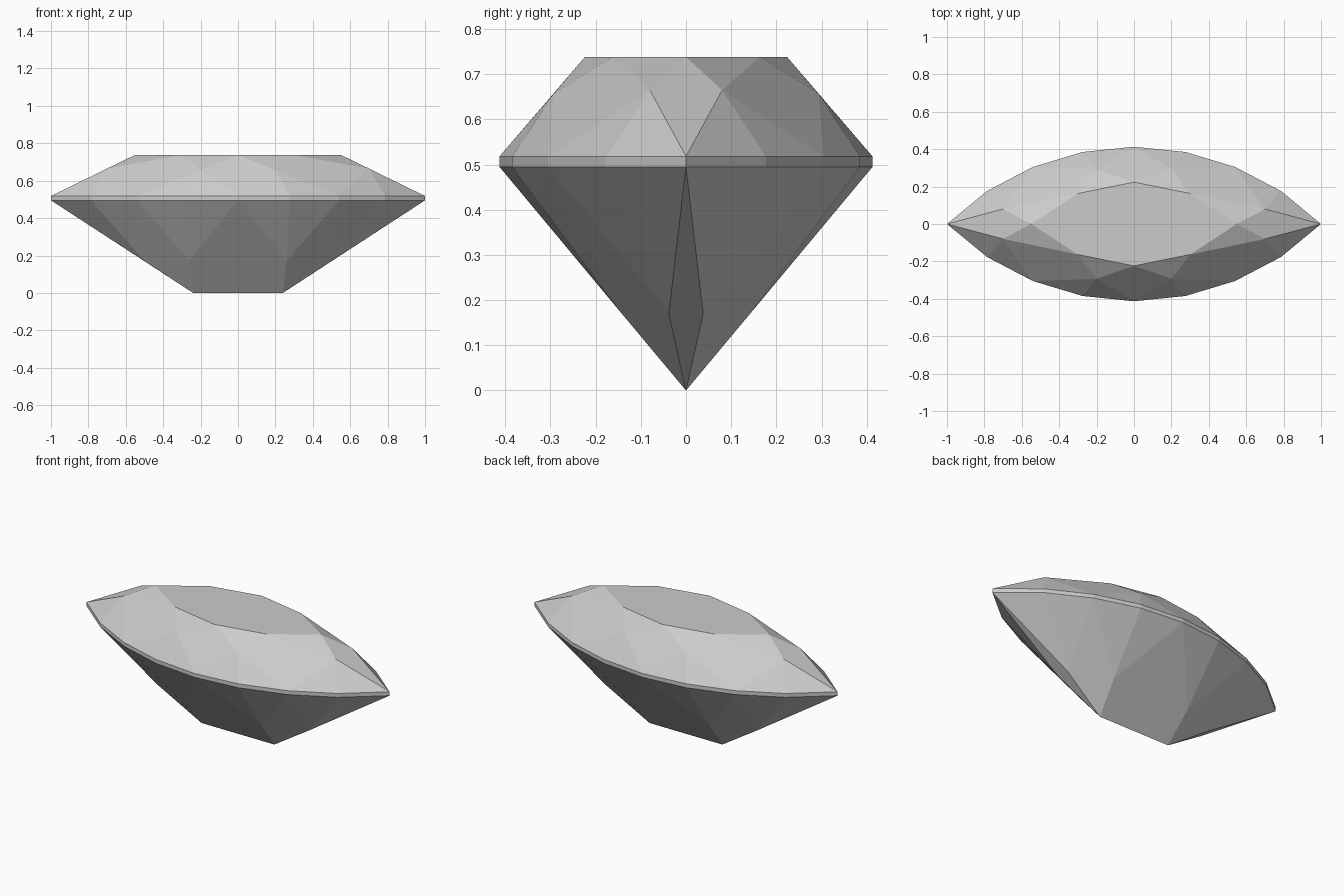
import bpy
import bmesh
from mathutils import Vector

cube = bpy.data.objects.get("Cube")
if cube:
    bpy.data.objects.remove(cube)

GIRDLE_LOW, GIRDLE_HIGH, TABLE_Z = 0.495, 0.518, 0.738
KEEL = 0.24

grey = bpy.data.materials.new("stone grey")
grey.use_nodes = True
colour = (0.6, 0.6, 0.6, 1)
grey.diffuse_color = colour
grey.node_tree.nodes["Principled BSDF"].inputs["Base Color"].default_value = colour


def ring(bm, quarter):
    """Mirror a quarter outline, from the x axis to the y axis, into a closed ring."""
    half = quarter + [(-x, y, z) for x, y, z in reversed(quarter) if x > 0]
    full = half + [(-x, -y, z) for x, y, z in half if y > 0]
    return [bm.verts.new(p) for p in full]


bm = bmesh.new()

# Rings of corners: pointed-oval girdle, table and the facet tips between them
outline = [(1, 0), (0.785, 0.177), (0.54, 0.305), (0.275, 0.385), (0, 0.413)]
upper = ring(bm, [(x, y, GIRDLE_HIGH) for x, y in outline])
lower = ring(bm, [(x, y, GIRDLE_LOW) for x, y in outline])
table = ring(bm, [(0.55, 0, TABLE_Z), (0.3, 0.163, TABLE_Z), (0, 0.224, TABLE_Z)])
crown_tips = ring(bm, [(0.7, 0.08, 0.665), (0.2, 0.293, 0.657)])
pavilion_tips = ring(bm, [(0.5, 0.038, 0.17), (0.26, 0.142, 0.17)])
keel_right = bm.verts.new((KEEL, 0, 0))
keel_left = bm.verts.new((-KEEL, 0, 0))


def keel_end(tip):
    return keel_right if tip.co.x > 0 else keel_left


# Girdle band and flat table
for i in range(16):
    bm.faces.new((lower[i - 1], lower[i], upper[i], upper[i - 1]))
bm.faces.new(table)

for k in range(8):
    n = (k + 1) % 8
    even, odd, after = 2 * k, 2 * k + 1, 2 * n

    # Crown: kite, star and the two girdle facets
    bm.faces.new((table[k], crown_tips[k - 1], upper[even], crown_tips[k]))
    bm.faces.new((table[k], crown_tips[k], table[n]))
    bm.faces.new((crown_tips[k], upper[even], upper[odd]))
    bm.faces.new((crown_tips[k], upper[odd], upper[after]))

    # Pavilion: main facet down to the keel and the two girdle facets
    tip, previous = pavilion_tips[k], pavilion_tips[k - 1]
    ends = list(dict.fromkeys((keel_end(tip), keel_end(previous))))
    bm.faces.new([lower[even], tip] + ends + [previous])
    bm.faces.new((tip, lower[odd], lower[even]))
    bm.faces.new((tip, lower[after], lower[odd]))

# Turn every facet outward
bm.normal_update()
centre = Vector((0, 0, 0.45))
for face in bm.faces:
    if face.normal.dot(face.calc_center_median() - centre) < 0:
        face.normal_flip()

mesh = bpy.data.meshes.new("cut_gem")
bm.to_mesh(mesh)
bm.free()
mesh.materials.append(grey)
gem = bpy.data.objects.new("cut_gem", mesh)
bpy.context.collection.objects.link(gem)
